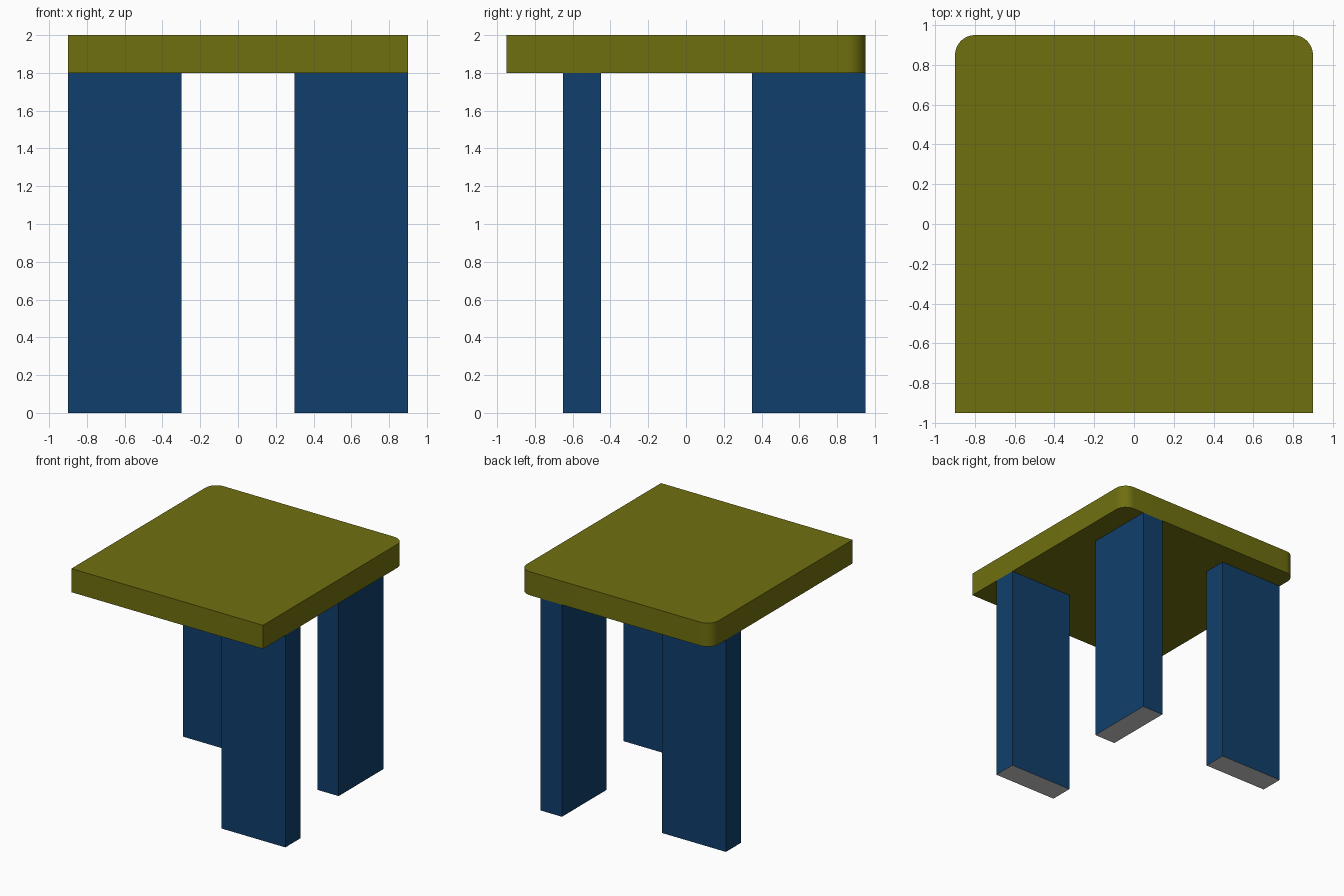
import bpy
import bmesh

cube = bpy.data.objects.get("Cube")
if cube:
    bpy.data.objects.remove(cube, do_unlink=True)


def material(name, rgb):
    mat = bpy.data.materials.new(name)
    mat.use_nodes = True
    color = (*rgb, 1.0)
    mat.diffuse_color = color
    mat.node_tree.nodes["Principled BSDF"].inputs["Base Color"].default_value = color
    return mat


olive = material("olive", (0.16, 0.16, 0.005))
blue = material("dark blue", (0.005, 0.05, 0.15))
grey = material("light grey", (0.62, 0.62, 0.62))


def box(name, center, size, mats, shape=None):
    """Box mesh; shape(bm) may refine it before it is stored."""
    bm = bmesh.new()
    bmesh.ops.create_cube(bm, size=1.0)
    bmesh.ops.scale(bm, vec=size, verts=bm.verts)
    bmesh.ops.translate(bm, vec=center, verts=bm.verts)
    bm.normal_update()
    if shape:
        shape(bm)
    mesh = bpy.data.meshes.new(name)
    bm.to_mesh(mesh)
    bm.free()
    for mat in mats:
        mesh.materials.append(mat)
    obj = bpy.data.objects.new(name, mesh)
    bpy.context.collection.objects.link(obj)
    return obj


def round_back_corners(bm):
    edges = [e for e in bm.edges if all(v.co.y > 0 for v in e.verts)
             and abs(e.verts[0].co.z - e.verts[1].co.z) > 0.1]
    bmesh.ops.bevel(bm, geom=edges, offset=0.1, segments=10, profile=0.5,
                    affect='EDGES')


def grey_ends(bm):
    for face in bm.faces:
        face.material_index = int(abs(face.normal.z) > 0.5)


# Slab with square front corners and rounded back corners
top = box("table_top", (0, 0, 1.9), (1.8, 1.9, 0.2), [olive], round_back_corners)
bpy.ops.object.select_all(action='DESELECT')
top.select_set(True)
bpy.context.view_layer.objects.active = top
bpy.ops.object.shade_smooth_by_angle()

# Three plank legs with bare grey ends: (x, y, width, depth)
legs = {
    "front_leg": (0.6, -0.55, 0.6, 0.2),
    "back_side_leg": (0.6, 0.65, 0.2, 0.6),
    "back_wide_leg": (-0.6, 0.65, 0.6, 0.2),
}
for name, (x, y, width, depth) in legs.items():
    box(name, (x, y, 0.9), (width, depth, 1.8), [blue, grey], grey_ends)
